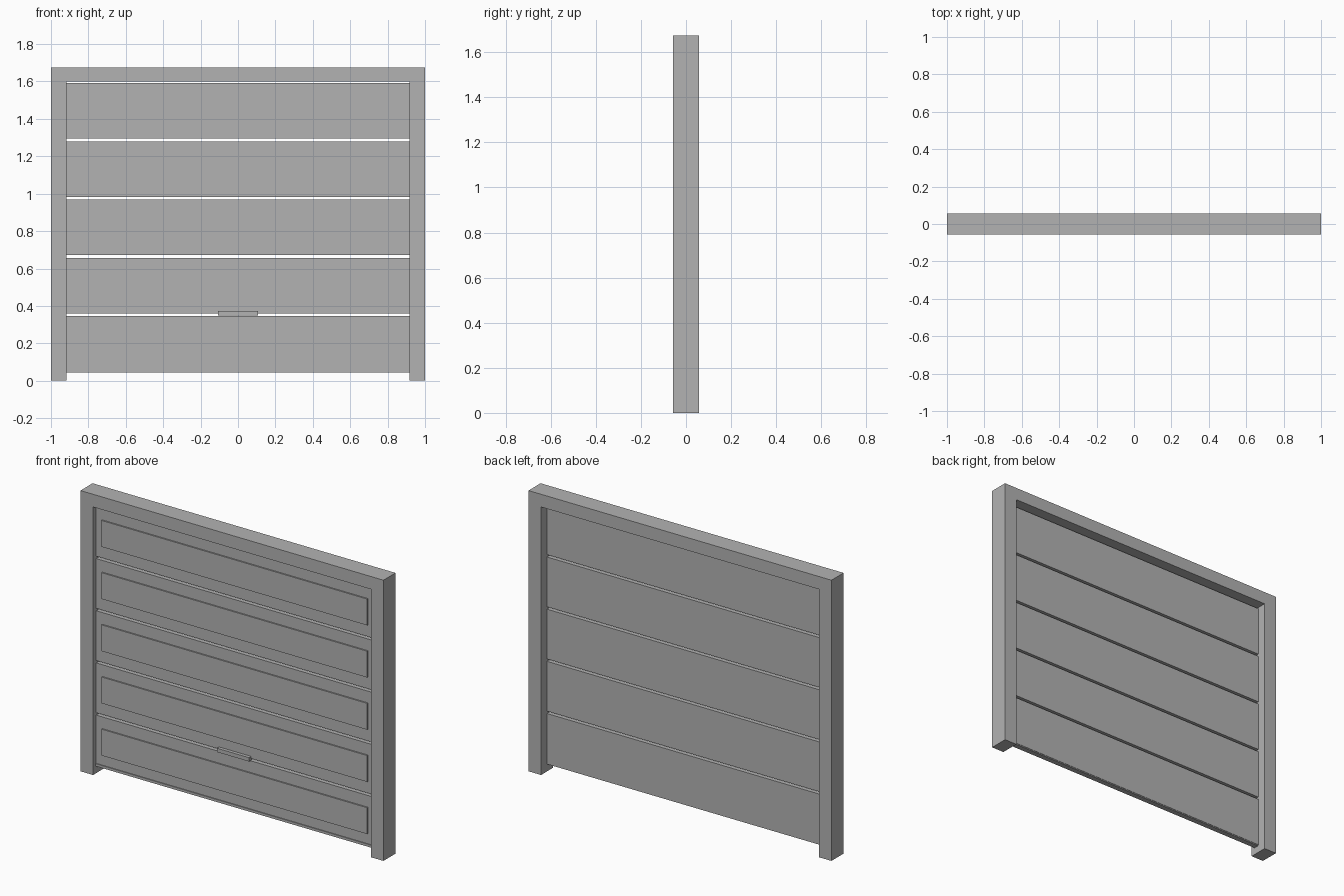
import bpy, bmesh

if "Cube" in bpy.data.objects:
    bpy.data.objects.remove(bpy.data.objects["Cube"])

grey = bpy.data.materials.new("plain grey")
grey.diffuse_color = (0.45, 0.45, 0.45, 1)
grey.use_nodes = True
grey.node_tree.nodes["Principled BSDF"].inputs["Base Color"].default_value = grey.diffuse_color


def finish(name, bm):
    bmesh.ops.recalc_face_normals(bm, faces=bm.faces[:])
    mesh = bpy.data.meshes.new(name)
    bm.to_mesh(mesh)
    bm.free()
    mesh.materials.append(grey)
    obj = bpy.data.objects.new(name, mesh)
    bpy.context.collection.objects.link(obj)
    return obj


def extruded(name, outline, y0, y1):
    """Front outline in x, z pushed back from y0 to y1."""
    bm = bmesh.new()
    face = bm.faces.new([bm.verts.new((x, y0, z)) for x, z in outline])
    out = bmesh.ops.extrude_face_region(bm, geom=[face])
    verts = [g for g in out["geom"] if isinstance(g, bmesh.types.BMVert)]
    bmesh.ops.translate(bm, verts=verts, vec=(0, y1 - y0, 0))
    return finish(name, bm)


def slab(name, half, y0, y1, z0, z1):
    return extruded(name, [(-half, z0), (half, z0), (half, z1), (-half, z1)], y0, y1)


INNER, TOP, HEADER = 0.917, 1.675, 1.599
FRONT, BACK = -0.027, 0.002
HEIGHT, PITCH, BASE = 0.297, 0.3113, 0.049

# Door frame: two posts and header in one piece
half = [(1, TOP), (1, 0), (INNER, 0), (INNER, HEADER)]
extruded("door_frame", half + [(-x, z) for x, z in reversed(half)], -0.057, 0.057)

# Five door sections, each with a raised field on the front
for i in range(5):
    z = BASE + i * PITCH
    slab(f"door_section_{i + 1}", INNER, FRONT, BACK, z, z + HEIGHT)
    slab(f"raised_field_{i + 1}", INNER - 0.04, FRONT - 0.008, FRONT + 0.002,
         z + 0.07, z + HEIGHT - 0.07)

# Bottom seal and pull handle
slab("bottom_seal", INNER, FRONT - 0.005, BACK - 0.002, 0.043, 0.058)
slab("pull_handle", 0.106, -0.047, FRONT + 0.002, 0.35, 0.373)
